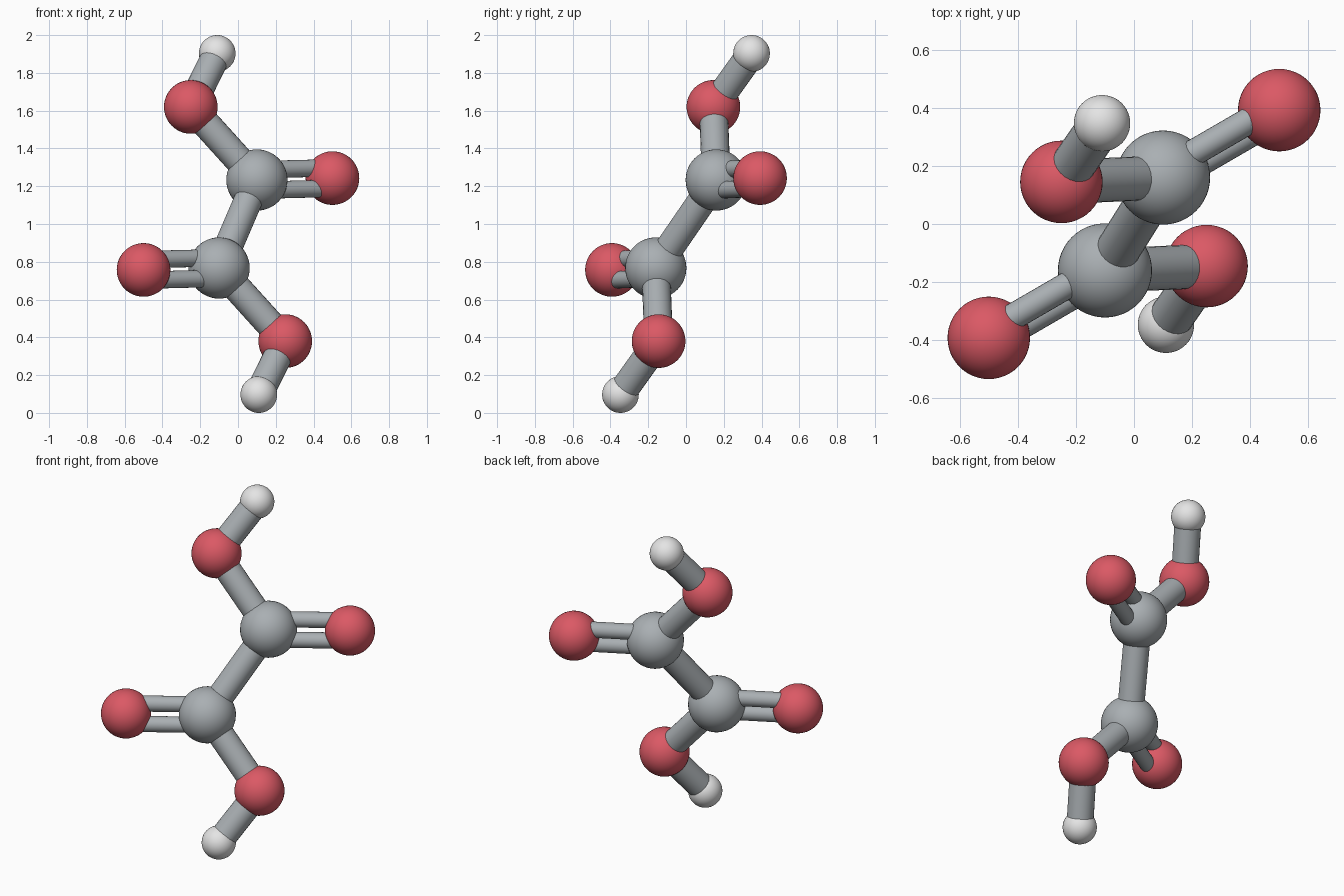
import bpy
import math
from mathutils import Vector

cube = bpy.data.objects.get("Cube")
if cube:
    bpy.data.objects.remove(cube, do_unlink=True)


def make_material(name, rgb):
    mat = bpy.data.materials.new(name)
    mat.use_nodes = True
    mat.diffuse_color = (*rgb, 1)
    mat.node_tree.nodes["Principled BSDF"].inputs["Base Color"].default_value = (*rgb, 1)
    return mat


GREY = make_material("cool grey", (0.40, 0.43, 0.45))
RED = make_material("soft red", (0.71, 0.10, 0.13))
WHITE = make_material("off white", (0.78, 0.78, 0.78))

CENTRE = Vector((0, 0, 1))
BOND_RADIUS = 0.076
DOUBLE_RADIUS = 0.046
DOUBLE_OFFSET = 0.058


def finish(name, mat):
    obj = bpy.context.object
    obj.name = name
    obj.data.materials.append(mat)
    bpy.ops.object.shade_smooth_by_angle(angle=math.radians(40))
    return obj


def ball(name, position, radius, mat):
    bpy.ops.mesh.primitive_uv_sphere_add(
        segments=48, ring_count=24, radius=radius, location=position,
        rotation=(math.pi / 2, 0, 0))
    return finish(name, mat)


def rod(name, start, end, radius):
    axis = end - start
    bpy.ops.mesh.primitive_cylinder_add(
        vertices=24, radius=radius, depth=axis.length, location=(start + end) / 2,
        rotation=axis.to_track_quat("Z", "Y").to_euler())
    return finish(name, GREY)


# Atom positions of the upper half, relative to the centre of the molecule
carbon = Vector((0.10, 0.16, 0.233))
double_oxygen = Vector((0.50, 0.392, 0.243))
single_oxygen = Vector((-0.25, 0.145, 0.62))
hydrogen = Vector((-0.11, 0.347, 0.903))

# The paired rods are spread within the plane of the molecule
along = (double_oxygen - carbon).normalized()
spread = (carbon - along * carbon.dot(along)).normalized() * DOUBLE_OFFSET

# The lower half is the upper half inverted through the centre
for half, sign in (("upper", 1), ("lower", -1)):
    c, o2, o1, h = (CENTRE + sign * p
                    for p in (carbon, double_oxygen, single_oxygen, hydrogen))
    ball(half + "_carbon", c, 0.162, GREY)
    ball(half + "_double_oxygen", o2, 0.142, RED)
    ball(half + "_single_oxygen", o1, 0.142, RED)
    ball(half + "_hydrogen", h, 0.097, WHITE)
    rod(half + "_carbon_oxygen_bond", c, o1, BOND_RADIUS)
    rod(half + "_oxygen_hydrogen_bond", o1, h, BOND_RADIUS)
    for label, side in (("a", 1), ("b", -1)):
        shift = spread * side
        rod(half + "_double_bond_" + label, c + shift, o2 + shift, DOUBLE_RADIUS)

# Central bond joining the two halves
rod("central_bond", CENTRE - carbon, CENTRE + carbon, BOND_RADIUS)
